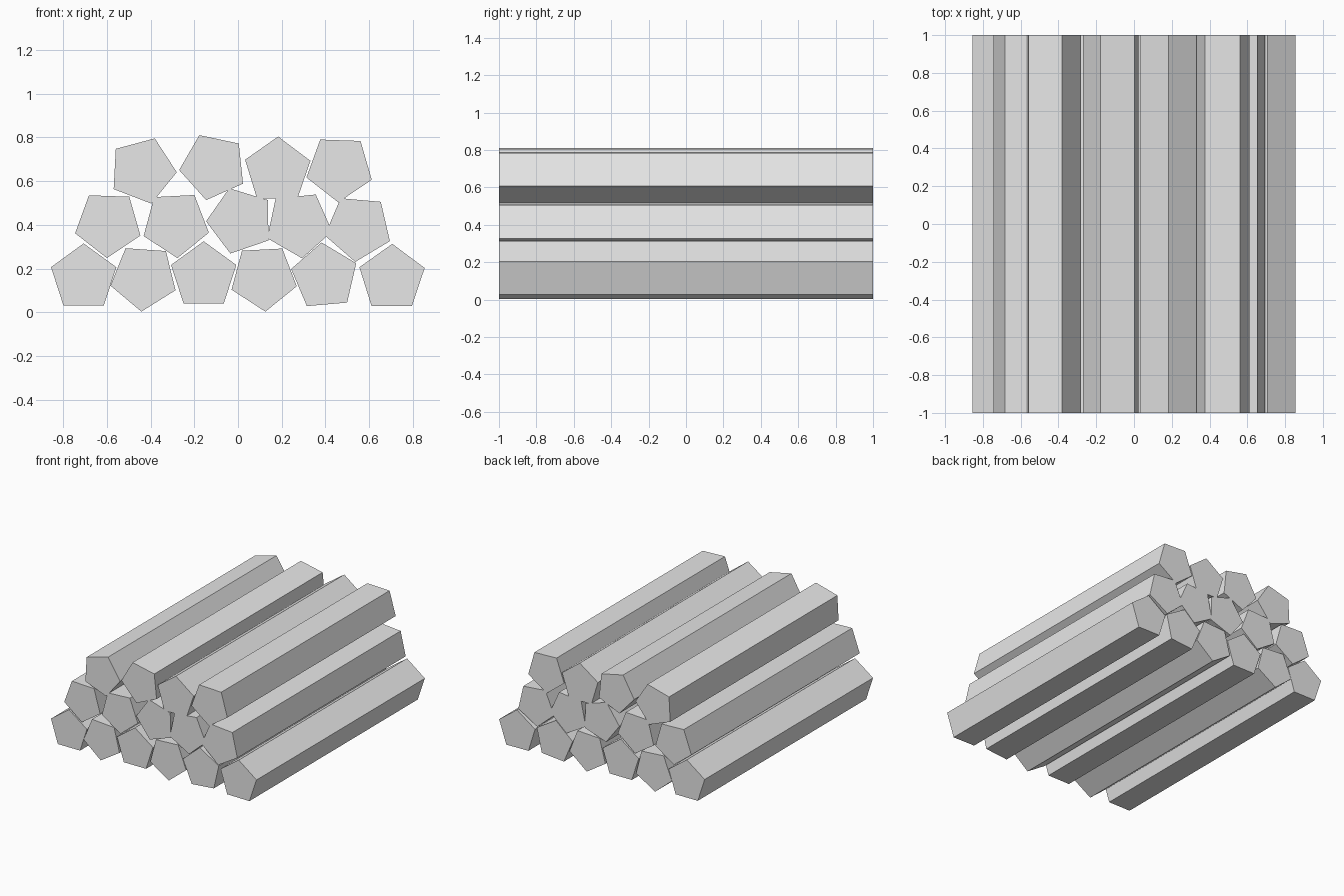
import bpy
import math

cube = bpy.data.objects.get("Cube")
if cube:
    bpy.data.objects.remove(cube, do_unlink=True)

RADIUS = 0.157
LENGTH = 2.0
SIDES = 5

grey = bpy.data.materials.new("light_grey")
grey.use_nodes = True
colour = (0.8, 0.8, 0.8, 1)
grey.diffuse_color = colour
bsdf = next(n for n in grey.node_tree.nodes if n.type == 'BSDF_PRINCIPLED')
bsdf.inputs["Base Color"].default_value = colour


def add_log(name, x, z, angle):
    """Five-sided log lying along y, with one corner at the given angle."""
    ring = []
    for i in range(SIDES):
        a = math.radians(angle) + i * math.tau / SIDES
        ring.append((RADIUS * math.cos(a), RADIUS * math.sin(a)))
    verts = [(px, y, pz) for y in (-LENGTH / 2, LENGTH / 2) for px, pz in ring]
    # End caps, then the long sides
    faces = [list(range(SIDES)), list(reversed(range(SIDES, 2 * SIDES)))]
    for i in range(SIDES):
        j = (i + 1) % SIDES
        faces.append([j, i, i + SIDES, j + SIDES])
    mesh = bpy.data.meshes.new(name)
    mesh.from_pydata(verts, [], faces)
    mesh.materials.append(grey)
    log = bpy.data.objects.new(name, mesh)
    log.location = (x, 0, z)
    bpy.context.collection.objects.link(log)


# Each row of the pile: (x, z, corner angle) per log
rows = {
    "bottom_log": [(-0.706, 0.158, 90), (-0.431, 0.16, -94), (-0.157, 0.168, 90),
                   (0.117, 0.16, -87), (0.396, 0.163, 95), (0.704, 0.156, 89.3)],
    "middle_log": [(-0.594, 0.405, -92), (-0.285, 0.405, -87), (0.011, 0.419, 181),
                   (0.277, 0.403, -84), (0.55, 0.387, -95)],
    "top_log": [(-0.437, 0.649, -3), (-0.113, 0.667, 186), (0.181, 0.647, 89),
                (0.464, 0.66, -92)],
}
for row, logs in rows.items():
    for n, (x, z, angle) in enumerate(logs, 1):
        add_log(f"{row}_{n}", x, z, angle)
